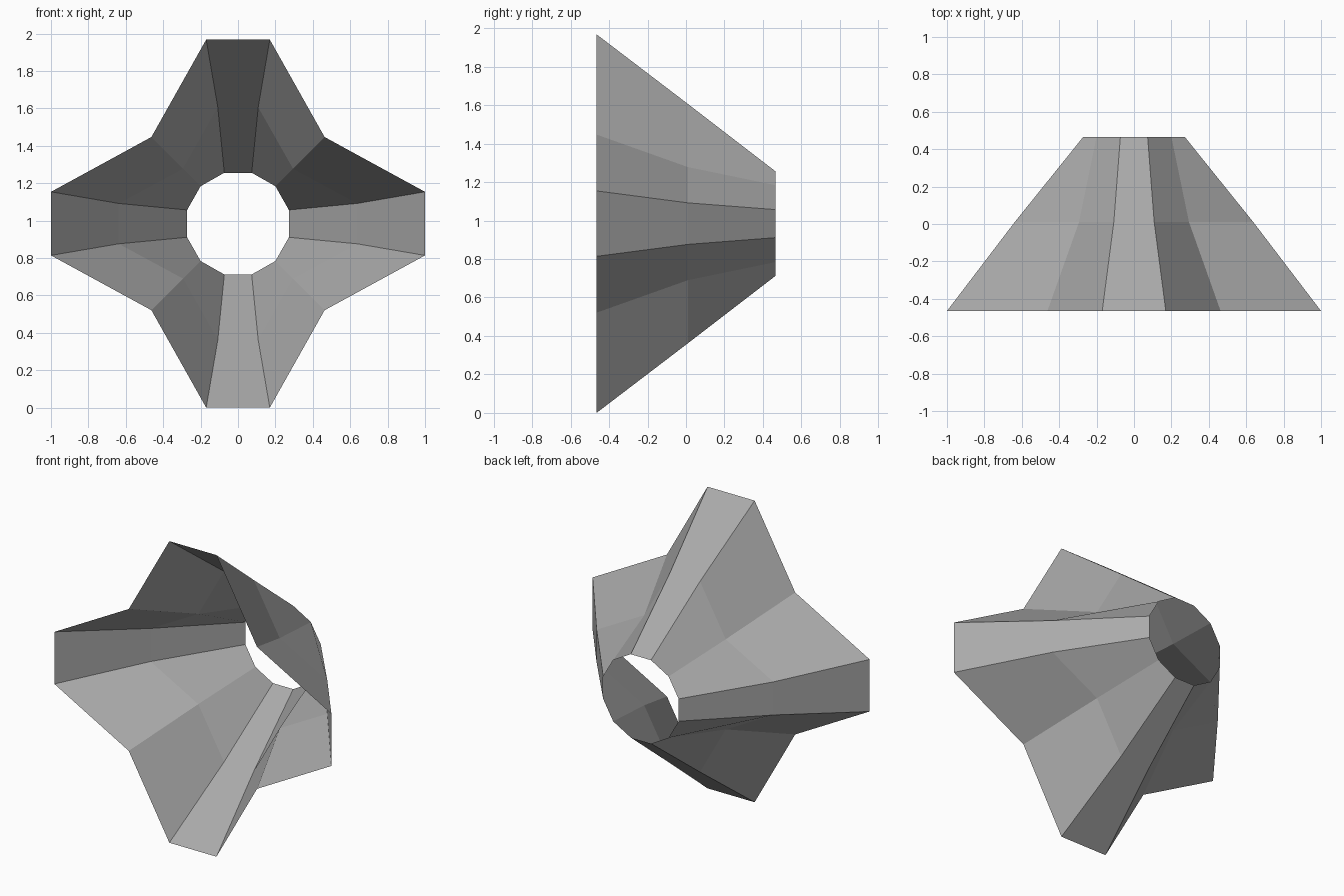
import bpy
import bmesh

cube = bpy.data.objects.get("Cube")
if cube:
    bpy.data.objects.remove(cube, do_unlink=True)

grey = bpy.data.materials.new("plain grey")
grey.use_nodes = True
colour = (0.4, 0.4, 0.4, 1)
grey.diffuse_color = colour
grey.node_tree.nodes["Principled BSDF"].inputs["Base Color"].default_value = colour

# Cross-shaped rings: depth, side reach, vertical reach, arm half width, notch
RINGS = [
    (-0.465, 1.0, 0.984, 0.17, 0.463),
    (0.01, 0.638, 0.622, 0.108, 0.294),
    (0.465, 0.272, 0.272, 0.073, 0.2),
]


def ring_points(depth, side, tall, half, notch):
    """Twelve points, mirrored from one quarter of the cross."""
    quarter = [(side, half), (notch, notch), (half, tall)]
    points = []
    for sx, sz in ((1, 1), (-1, 1), (-1, -1), (1, -1)):
        order = quarter if sx * sz > 0 else quarter[::-1]
        points += [(sx * x, depth, sz * z) for x, z in order]
    return points


# Open four-armed funnel, one sheet of faces between neighbouring rings
bm = bmesh.new()
rings = [[bm.verts.new(p) for p in ring_points(*r)] for r in RINGS]
for front, back in zip(rings, rings[1:]):
    count = len(front)
    for i in range(count):
        j = (i + 1) % count
        bm.faces.new((front[i], back[i], back[j], front[j]))
bm.normal_update()

# Make the faces point away from the central axis
for face in bm.faces:
    centre = face.calc_center_median()
    if face.normal.x * centre.x + face.normal.z * centre.z < 0:
        face.normal_flip()

mesh = bpy.data.meshes.new("cross_funnel")
bm.to_mesh(mesh)
bm.free()
mesh.materials.append(grey)
funnel = bpy.data.objects.new("cross_funnel", mesh)
funnel.location.z = 0.984
bpy.context.collection.objects.link(funnel)
